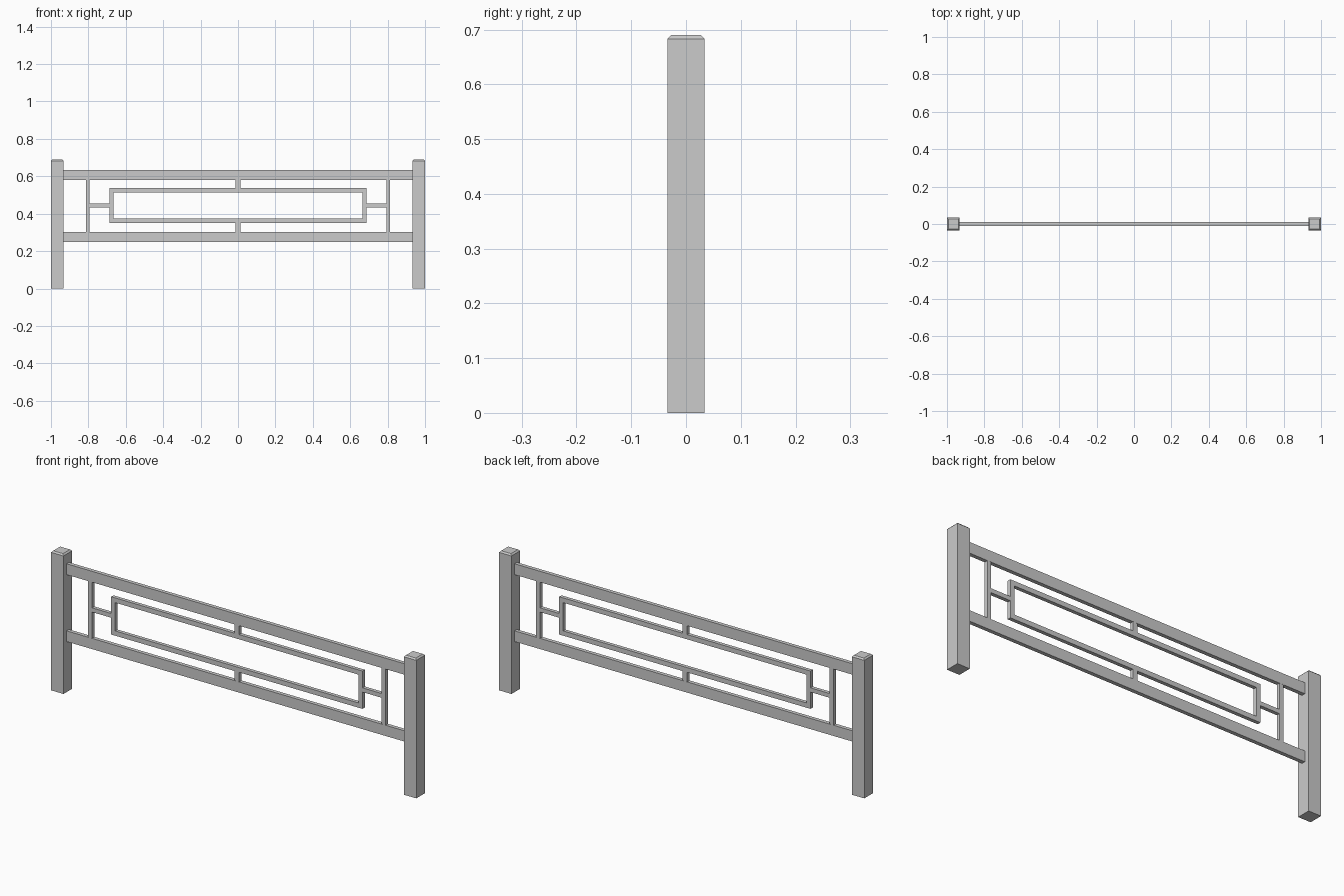
import bpy, bmesh

if "Cube" in bpy.data.objects:
    bpy.data.objects.remove(bpy.data.objects["Cube"])


def make_object(name, bm):
    bmesh.ops.recalc_face_normals(bm, faces=bm.faces)
    mesh = bpy.data.meshes.new(name)
    bm.to_mesh(mesh)
    bm.free()
    obj = bpy.data.objects.new(name, mesh)
    bpy.context.collection.objects.link(obj)
    return obj


def new_box(x0, x1, y, z0, z1):
    bm = bmesh.new()
    bmesh.ops.create_cube(bm, size=1)
    for v in bm.verts:
        v.co = (x1 if v.co.x > 0 else x0,
                y if v.co.y > 0 else -y,
                z1 if v.co.z > 0 else z0)
    return bm


def box(name, x0, x1, y, z0, z1):
    return make_object(name, new_box(x0, x1, y, z0, z1))


RAIL_Y, BAR_Y = 0.0095, 0.009
MID_Z = 0.4435

# posts with chamfered tops
for side, s in (("left", -1), ("right", 1)):
    x0, x1 = sorted((s * 1.0, s * 0.932))
    bm = new_box(x0, x1, 0.034, 0, 0.69)
    top = [e for e in bm.edges if all(v.co.z > 0.6 for v in e.verts)]
    bmesh.ops.bevel(bm, geom=top, offset=0.007, segments=1, affect='EDGES')
    make_object(side + "_post", bm)

# horizontal rails
box("top_rail", -0.935, 0.935, RAIL_Y, 0.581, 0.635)
box("bottom_rail", -0.935, 0.935, RAIL_Y, 0.25, 0.303)

# upright bars and side connectors
for side, s in (("left", -1), ("right", 1)):
    x0, x1 = sorted((s * 0.814, s * 0.793))
    box(side + "_upright", x0, x1, BAR_Y, 0.303, 0.581)
    x0, x1 = sorted((s * 0.793, s * 0.688))
    box(side + "_connector", x0, x1, BAR_Y, MID_Z - 0.0105, MID_Z + 0.0105)

# central rectangular frame, made as a holed profile with thickness
bm = bmesh.new()
loops = []
for hx, hz in ((0.688, 0.0935), (0.666, 0.07)):
    for y in (-BAR_Y, BAR_Y):
        loops.append([bm.verts.new((sx * hx, y, MID_Z + sz * hz))
                      for sx, sz in ((-1, -1), (1, -1), (1, 1), (-1, 1))])
out_f, out_b, in_f, in_b = loops
for a, b in ((out_f, out_b), (out_b, in_b), (in_b, in_f), (in_f, out_f)):
    for i in range(4):
        j = (i + 1) % 4
        bm.faces.new((a[i], a[j], b[j], b[i]))
make_object("central_frame", bm)

# short connectors from the frame to the rails
box("upper_connector", -0.013, 0.013, BAR_Y, MID_Z + 0.0935, 0.581)
box("lower_connector", -0.013, 0.013, BAR_Y, 0.303, MID_Z - 0.0935)
